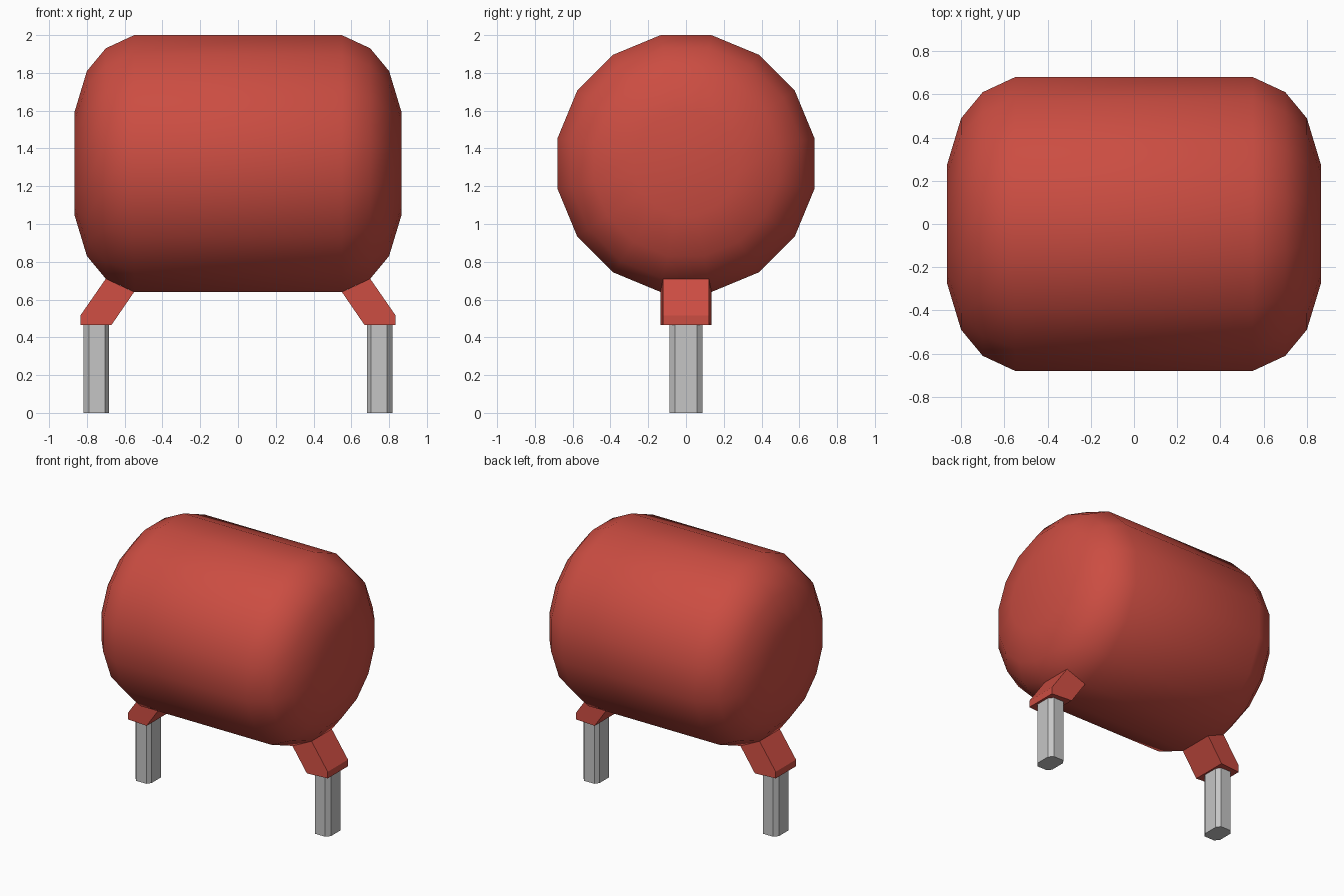
import bpy, bmesh, math
from mathutils import Vector

if "Cube" in bpy.data.objects:
    bpy.data.objects.remove(bpy.data.objects["Cube"], do_unlink=True)


def material(name, rgb, rough=0.6):
    m = bpy.data.materials.new(name)
    m.use_nodes = True
    m.diffuse_color = (*rgb, 1)
    bsdf = m.node_tree.nodes["Principled BSDF"]
    bsdf.inputs["Base Color"].default_value = (*rgb, 1)
    bsdf.inputs["Roughness"].default_value = rough
    return m


red = material("red coating", (0.60, 0.074, 0.054))
grey = material("grey metal", (0.56, 0.56, 0.56))


def loft(name, rings, mat):
    """Skin a stack of equal-length point rings and cap both ends."""
    bm = bmesh.new()
    loops = [[bm.verts.new(p) for p in ring] for ring in rings]
    n = len(loops[0])
    for a, b in zip(loops, loops[1:]):
        for i in range(n):
            j = (i + 1) % n
            bm.faces.new((a[i], a[j], b[j], b[i]))
    bm.faces.new(loops[0])
    bm.faces.new(loops[-1])
    bmesh.ops.recalc_face_normals(bm, faces=bm.faces)
    me = bpy.data.meshes.new(name)
    bm.to_mesh(me)
    bm.free()
    me.materials.append(mat)
    ob = bpy.data.objects.new(name, me)
    bpy.context.collection.objects.link(ob)
    return ob


def smooth(ob, degrees):
    bpy.ops.object.select_all(action='DESELECT')
    ob.select_set(True)
    bpy.context.view_layer.objects.active = ob
    bpy.ops.object.shade_smooth_by_angle(angle=math.radians(degrees))


# Body: 16-sided rounded drum lying along x
SIDES, AXIS_Z = 16, 1.32
half = [(0.55, 0.693), (0.70, 0.622), (0.80, 0.499), (0.865, 0.28)]
profile = [(-x, r) for x, r in reversed(half)] + half


def body_ring(x, r):
    angles = [math.tau * (i + 0.5) / SIDES for i in range(SIDES)]
    return [Vector((x, r * math.sin(a), AXIS_Z + r * math.cos(a))) for a in angles]


body = loft("body", [body_ring(x, r) for x, r in profile], red)
smooth(body, 40)

# Lead sections: bracket as (x, z, half width), pin as (x, y)
bracket = [(0.55, 0.64, 0.135), (0.70, 0.71, 0.121), (0.835, 0.515, 0.121),
           (0.835, 0.465, 0.121), (0.67, 0.465, 0.135)]
pin_half = [(0.817, 0.057), (0.79, 0.088), (0.705, 0.088), (0.683, 0.057)]
pin = pin_half + [(x, -y) for x, y in reversed(pin_half)]

for side, s in (("left", 1), ("right", -1)):
    # Slanted bracket growing out of the lower rim
    loft(side + "_bracket",
         [[(s * x, k * w, z) for x, z, w in bracket] for k in (-1, 1)], red)
    # Straight metal pin
    loft(side + "_pin", [[(s * x, y, z) for x, y in pin] for z in (0, 0.47)], grey)
